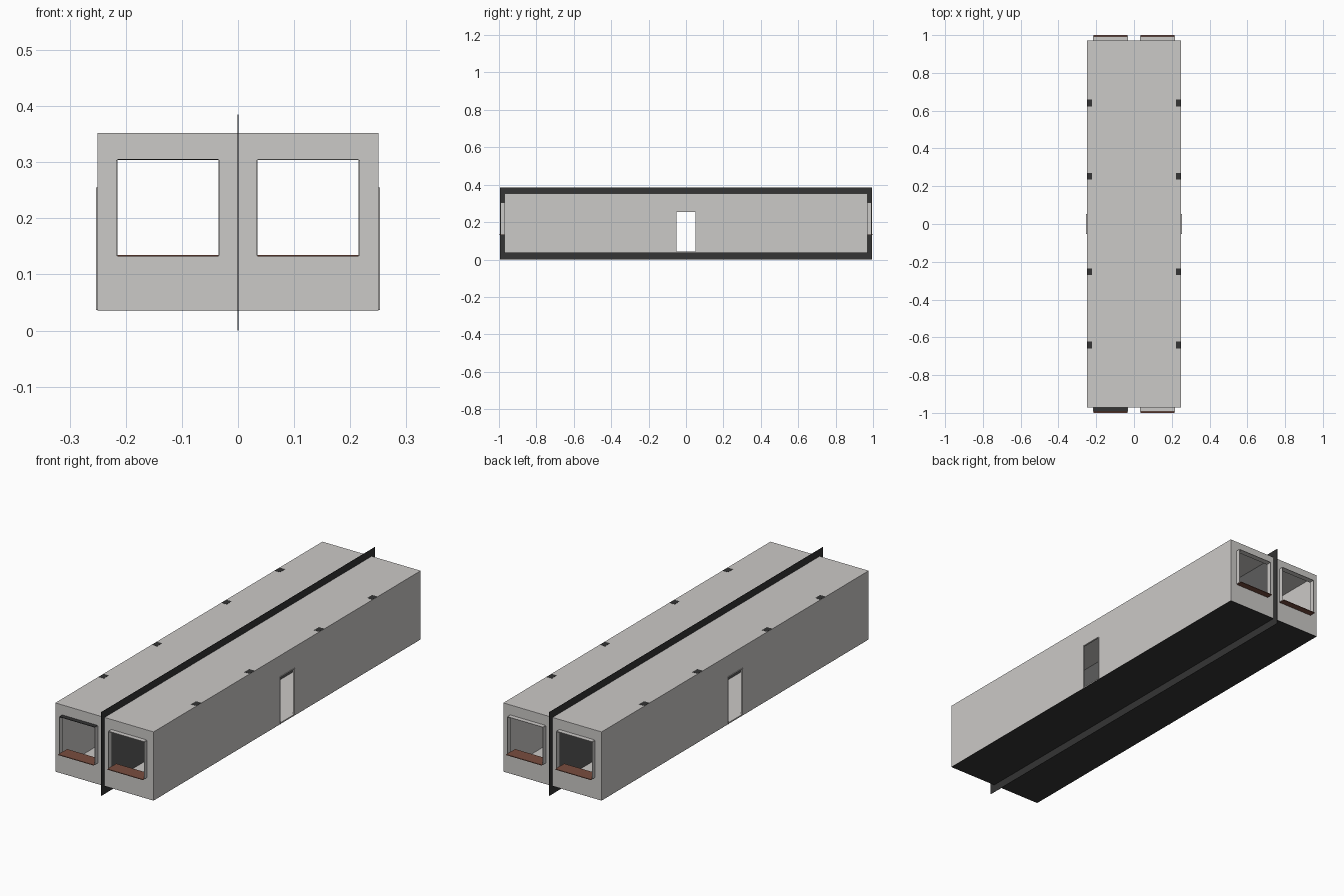
import bpy
from mathutils import Vector

if "Cube" in bpy.data.objects:
    bpy.data.objects.remove(bpy.data.objects["Cube"], do_unlink=True)


def material(name, rgb):
    m = bpy.data.materials.new(name)
    m.use_nodes = True
    m.diffuse_color = (*rgb, 1)
    bsdf = m.node_tree.nodes["Principled BSDF"]
    bsdf.inputs["Base Color"].default_value = (*rgb, 1)
    return m


PLASTER = material("warm light grey", (0.60, 0.585, 0.57))
PARTITION = material("mid grey", (0.11, 0.11, 0.11))
DARK = material("charcoal", (0.035, 0.035, 0.035))
BRICK = material("brown sill", (0.19, 0.075, 0.05))

CORNERS = [(x, y, z) for x in (0, 1) for y in (0, 1) for z in (0, 1)]
SIDES = [(0, 1, 3, 2), (4, 6, 7, 5), (0, 4, 5, 1),
         (2, 3, 7, 6), (0, 2, 6, 4), (1, 5, 7, 3)]


def box(name, a, b, mat):
    """Box between two opposite corners, given in any order."""
    lo = Vector(map(min, a, b))
    size = Vector(map(max, a, b)) - lo
    verts = [lo + Vector(c) * size for c in CORNERS]
    mesh = bpy.data.meshes.new(name)
    mesh.from_pydata(verts, [], SIDES)
    mesh.materials.append(mat)
    obj = bpy.data.objects.new(name, mesh)
    bpy.context.collection.objects.link(obj)
    return obj


def carve(obj, cutters):
    """Subtract the cutters, keep the resulting mesh and discard the cutters."""
    for c in cutters:
        c.hide_render = True
        mod = obj.modifiers.new("cut", "BOOLEAN")
        mod.operation = "DIFFERENCE"
        mod.solver = "EXACT"
        mod.object = c
    graph = bpy.context.evaluated_depsgraph_get()
    mesh = bpy.data.meshes.new_from_object(obj.evaluated_get(graph))
    obj.modifiers.clear()
    obj.data = mesh
    for c in cutters:
        bpy.data.objects.remove(c, do_unlink=True)


# Main dimensions
W, L, Z0, Z1 = 0.25, 0.971, 0.037, 0.352
T = 0.005
WIN_IN, WIN_OUT, SILL, HEAD = 0.035, 0.215, 0.134, 0.304
DOOR, DOOR_TOP = 0.051, 0.253
SLEEVE = 0.992
TRIM = 0.002

# Hollow building with two windows at each end and a door on each side
shell = box("building_shell", (-W, -L, Z0), (W, L, Z1), PLASTER)
cuts = [box("room_cutter", (-W + T, -L + T, Z0 + T), (W - T, L - T, Z1 - T), PLASTER),
        box("door_cutter", (-1, -DOOR, Z0 + T), (1, DOOR, DOOR_TOP), PLASTER)]
for s in (-1, 1):
    cuts.append(box("window_cutter", (s * WIN_IN, -2, SILL), (s * WIN_OUT, 2, HEAD), PLASTER))
carve(shell, cuts)

# Partition along the middle, with a doorway
wall = box("partition_wall", (-0.006, -L + T, Z0 + T), (0.006, L - T, Z1 - T), PARTITION)
carve(wall, [box("doorway_cutter", (-1, -DOOR, Z0), (1, DOOR, DOOR_TOP), PARTITION)])

# Thin dark fin wrapping around the outside of the building
F, FL, TOP = 0.0008, 0.995, 0.385
box("fin_top", (-F, -FL, Z1), (F, FL, TOP), DARK)
box("fin_bottom", (-F, -FL, 0), (F, FL, Z0), DARK)
for s, end in ((-1, "front"), (1, "back")):
    box("fin_" + end, (-F, s * L, Z0), (F, s * FL, Z1), DARK)

# Dark underside
box("underside", (-W, -L, Z0 - 0.001), (W, L, Z0), DARK)

# Window surrounds and sills
for sy, end in ((-1, "front"), (1, "back")):
    for sx, side in ((-1, "right"), (1, "left")):
        tag = f"{end}_{side}_window_"
        y0, y1 = sy * L, sy * SLEEVE
        inner, outer = sx * WIN_IN, sx * WIN_OUT
        head_mat = DARK if (sx, sy) == (-1, -1) else PLASTER
        box(tag + "head", (inner, y0, HEAD), (outer, y1, HEAD + TRIM), head_mat)
        box(tag + "inner_jamb", (inner - sx * TRIM, y0, SILL), (inner, y1, HEAD), PLASTER)
        box(tag + "outer_jamb", (outer, y0, SILL), (outer + sx * TRIM, y1, HEAD), PLASTER)
        box(tag + "sill", (inner, sy * 0.935, SILL - 0.002), (outer, sy, SILL + 0.001), BRICK)

# Door surrounds and columns whose tops show through the roof
for sx, side in ((-1, "right"), (1, "left")):
    x0, x1 = sx * W, sx * (W + 0.003)
    box(side + "_door_head", (x0, -DOOR, DOOR_TOP), (x1, DOOR, DOOR_TOP + TRIM), PLASTER)
    for s in (-1, 1):
        box(side + "_door_jamb", (x0, s * DOOR, Z0), (x1, s * (DOOR + TRIM), DOOR_TOP + TRIM), PLASTER)
    for y in (-0.64, -0.253, 0.253, 0.64):
        box(side + "_column", (sx * 0.222, y - 0.018, Z0 + T),
            (sx * 0.249, y + 0.018, Z1 + 0.0006), DARK)
